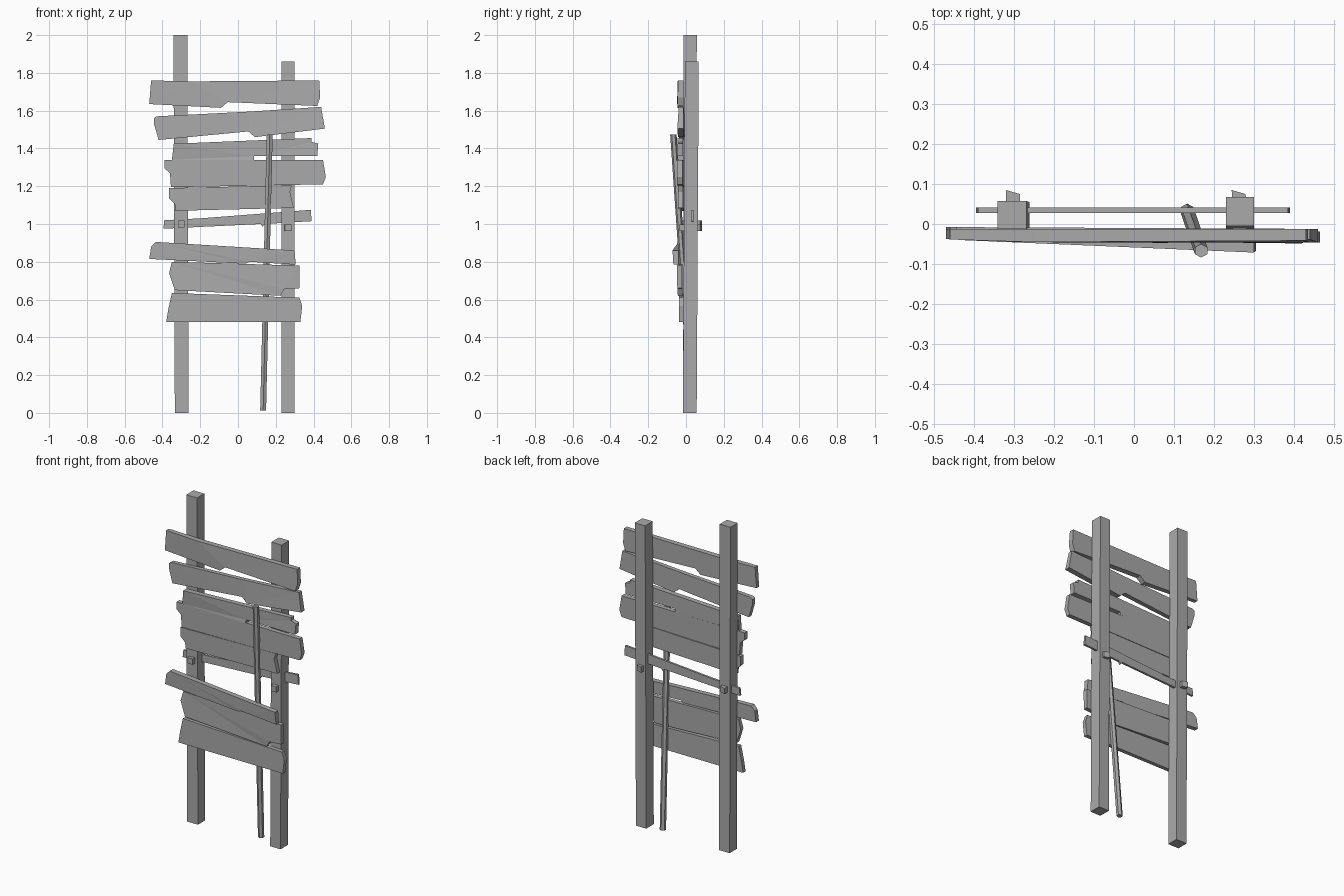
import bpy, bmesh, random
from mathutils import Vector

cube = bpy.data.objects.get("Cube")
if cube:
    bpy.data.objects.remove(cube)
rng = random.Random(4)

# One weathered grey for everything
grey = bpy.data.materials.new("weathered_grey")
grey.use_nodes = True
colour = (0.4, 0.4, 0.4, 1)
grey.diffuse_color = colour
grey.node_tree.nodes["Principled BSDF"].inputs["Base Color"].default_value = colour


def finish(name, bm):
    bmesh.ops.recalc_face_normals(bm, faces=bm.faces)
    mesh = bpy.data.meshes.new(name)
    bm.to_mesh(mesh)
    bm.free()
    mesh.materials.append(grey)
    obj = bpy.data.objects.new(name, mesh)
    bpy.context.collection.objects.link(obj)
    return obj


def plank(name, outline, left_y, right_y, thick=0.03, rough=0.0):
    """Extrude an (x, z) outline toward the front; the back leans from left_y to right_y."""
    bm = bmesh.new()
    verts = []
    for x, z in outline:
        t = (x + 0.4) / 0.8
        verts.append(bm.verts.new((x, left_y + (right_y - left_y) * t, z)))
    back = bm.faces.new(verts)
    ext = bmesh.ops.extrude_face_region(bm, geom=[back], use_keep_orig=True)
    front = [g for g in ext["geom"] if isinstance(g, bmesh.types.BMVert)]
    for v in front:
        v.co.y -= thick - rng.uniform(0, rough)
    bmesh.ops.triangulate(bm, faces=[f for f in bm.faces if len(f.verts) > 4])
    return finish(name, bm)


def beam(name, bottom, top, width, depth, sides=4):
    """Straight bar between two points, with end caps lying level."""
    bm = bmesh.new()
    bmesh.ops.create_cone(bm, cap_ends=True, segments=sides, radius1=1, radius2=1, depth=2)
    if sides == 4:
        bm.free()
        bm = bmesh.new()
        bmesh.ops.create_cube(bm, size=2)
    for v in bm.verts:
        end = Vector(top if v.co.z > 0 else bottom)
        v.co = end + Vector((v.co.x * width / 2, v.co.y * depth / 2, 0))
    return finish(name, bm)


def peg(name, x, z, size, skew):
    """Square peg driven through a post from front to back."""
    bm = bmesh.new()
    bmesh.ops.create_cube(bm, size=1)
    for v in bm.verts:
        back = v.co.y > 0
        y = (0.08 - v.co.x * 0.01) if back else -0.035
        v.co = (x + v.co.x * size + (skew if back else 0), y, z + v.co.z * size)
    return finish(name, bm)


# Upright posts
beam("right_post", (-0.298, 0.02, 0), (-0.305, 0.022, 2), 0.073, 0.07)
beam("left_post", (0.265, 0.02, 0), (0.265, 0.031, 1.86), 0.07, 0.073)

# Cross rail running through the posts, with its pegs
plank("cross_rail", [(-.39, 1.02), (-.2, 1.03), (.385, 1.075), (.39, 1.015),
                     (.14, 1.0), (.13, .985), (.12, 1.0), (-.395, .975)],
      0.041, 0.041, 0.013)
peg("right_peg", -.3, 1.0, 0.035, -.003)
peg("left_peg", .265, .98, 0.035, -.003)

# Leaning pole
beam("leaning_pole", (.133, .034, .012), (.168, -.067, 1.475), 0.036, 0.034, 6)

# Upper planks
plank("top_plank", [(-.46, 1.76), (-.25, 1.755), (.43, 1.76), (.435, 1.67), (.42, 1.625),
                    (-.055, 1.645), (-.09, 1.615), (-.47, 1.635)],
      -.012, -.012, .036, .012)
plank("second_plank", [(-.43, 1.57), (.06, 1.595), (.44, 1.62), (.46, 1.505), (.09, 1.46),
                       (.055, 1.49), (-.42, 1.445), (-.445, 1.53), (-.445, 1.56)],
      -.008, -.012, .036, .012)

# Middle planks
plank("third_plank", [(-.34, 1.425), (.39, 1.455), (.39, 1.435), (.425, 1.425),
                      (.42, 1.36), (.085, 1.36), (.085, 1.34), (-.35, 1.34)],
      -.012, -.016, .034, .008)
plank("fourth_plank", [(-.39, 1.34), (.45, 1.34), (.465, 1.25), (.45, 1.21),
                       (-.355, 1.195), (-.36, 1.27), (-.39, 1.295)],
      -.01, -.018, .028)
plank("fifth_plank", [(-.365, 1.19), (.285, 1.205), (.275, 1.17), (.295, 1.085),
                      (-.33, 1.07), (-.335, 1.105), (-.365, 1.135)],
      -.008, -.018, .026)

# Lower planks
plank("sixth_plank", [(-.435, .905), (.3, .86), (.305, .785), (.06, .8), (.04, .79),
                      (-.47, .815), (-.46, .88)],
      -.01, -.044, .032, .008)
plank("seventh_plank", [(-.35, .80), (.325, .78), (.325, .66), (.245, .655),
                        (.225, .62), (-.335, .65), (-.365, .74)],
      -.008, -.022, .028, .006)
plank("bottom_plank", [(-.35, .635), (.325, .61), (.34, .565), (.33, .48),
                       (-.38, .48), (-.37, .545)],
      -.01, -.014, .024)
